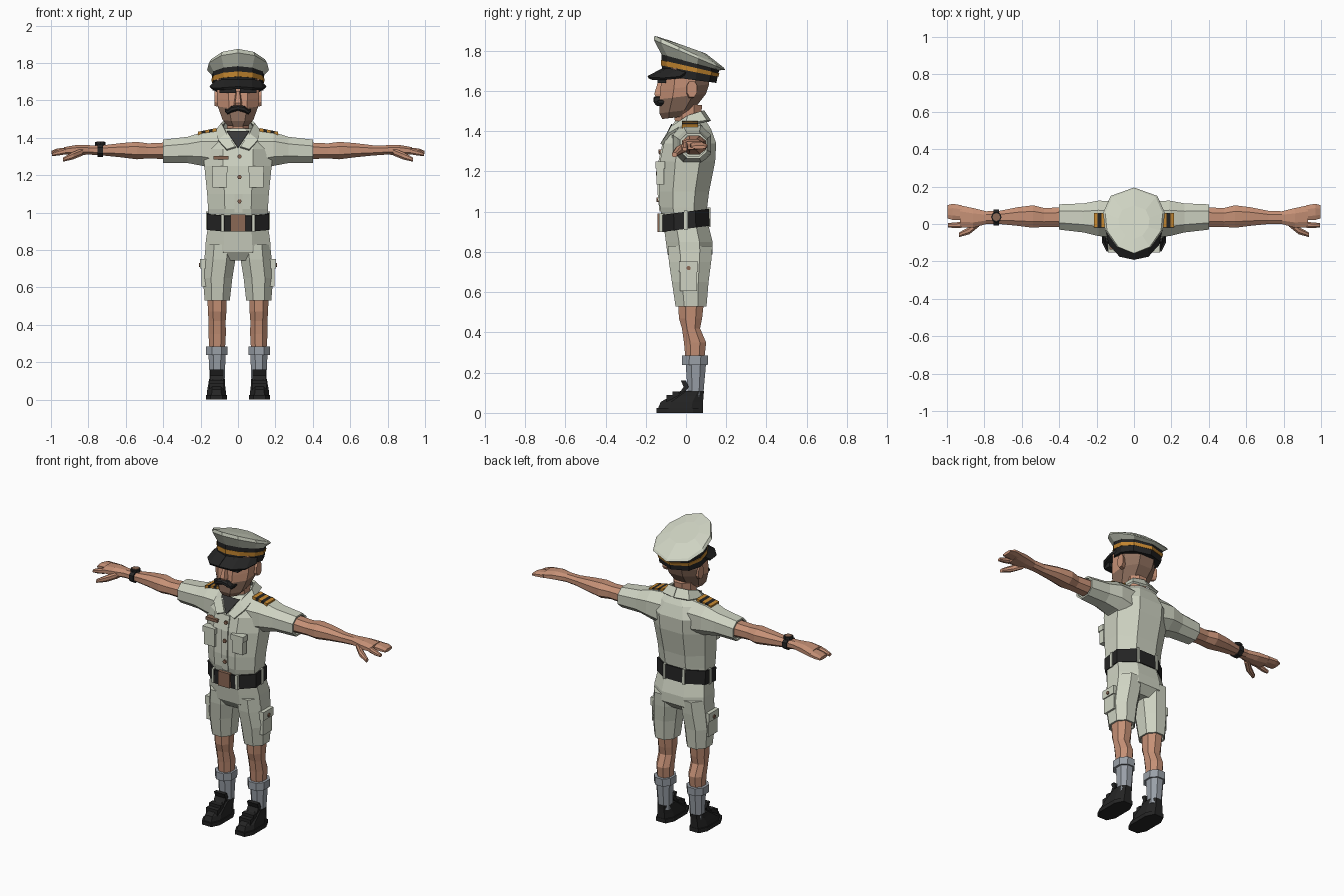
import bpy, bmesh, math
from mathutils import Vector


def material(name, rgb):
    m = bpy.data.materials.new(name)
    m.diffuse_color = (*rgb, 1)
    return m


CLOTH = material("pale uniform cloth", (0.62, 0.65, 0.54))
SKIN = material("tan skin", (0.56, 0.28, 0.18))
STUBBLE = material("shaved hair", (0.28, 0.165, 0.115))
BLACK = material("black leather", (0.018, 0.018, 0.018))
GOLD = material("gold braid", (0.58, 0.25, 0.03))
SOCK = material("grey sock", (0.32, 0.35, 0.39))
BRONZE = material("bronze", (0.26, 0.14, 0.09))
CHARCOAL = material("charcoal undershirt", (0.04, 0.04, 0.04))


def build(name, verts, faces, mat, mirror=False, thick=0):
    me = bpy.data.meshes.new(name)
    bm = bmesh.new()
    vs = [bm.verts.new(v) for v in verts]
    for f in faces:
        bm.faces.new([vs[i] for i in f])
    bmesh.ops.recalc_face_normals(bm, faces=bm.faces)
    bm.to_mesh(me)
    bm.free()
    me.materials.append(mat)
    ob = bpy.data.objects.new(name, me)
    bpy.context.collection.objects.link(ob)
    if thick:
        s = ob.modifiers.new("thickness", 'SOLIDIFY')
        s.thickness, s.offset = thick, 0
    if mirror:
        ob.modifiers.new("mirror", 'MIRROR')
    return ob


def loft(name, rings, mat, mirror=False, caps=True):
    n = len(rings[0])
    faces = [(k * n + i, k * n + (i + 1) % n, (k + 1) * n + (i + 1) % n, (k + 1) * n + i)
             for k in range(len(rings) - 1) for i in range(n)]
    if caps:
        faces += [tuple(range(n)), tuple(range((len(rings) - 1) * n, len(rings) * n))]
    return build(name, [p for r in rings for p in r], faces, mat, mirror)


def section(a0, a1, b0, b1, c):
    """Rectangle with chamfered corners, c is the chamfer share."""
    da, db = (a1 - a0) * c, (b1 - b0) * c
    return [(a0 + da, b0), (a1 - da, b0), (a1, b0 + db), (a1, b1 - db),
            (a1 - da, b1), (a0 + da, b1), (a0, b1 - db), (a0, b0 + db)]


def flat(z, x0, x1, y0, y1, c=0.28, tilt=0):
    return [(x, y, z + tilt * y) for x, y in section(x0, x1, y0, y1, c)]


def upright(x, y0, y1, z0, z1, c=0.27):
    return [(x, y, z) for y, z in section(y0, y1, z0, z1, c)]


def column(name, rows, mat, mirror=False, c=0.28, tilt=0):
    return loft(name, [flat(*r, c, tilt) for r in rows], mat, mirror)


def limb(name, rows, mat, mirror=True, c=0.27):
    return loft(name, [upright(*r, c) for r in rows], mat, mirror)


def box(name, x0, x1, y0, y1, z0, z1, mat, mirror=False):
    rect = [(x0, y0), (x1, y0), (x1, y1), (x0, y1)]
    return loft(name, [[(x, y, z) for x, y in rect] for z in (z0, z1)], mat, mirror)


def disc(name, x, y, z, r, depth, axis, mat, n=8):
    rings = []
    for d in (0, depth):
        ring = [(r * math.cos(2 * math.pi * i / n), r * math.sin(2 * math.pi * i / n)) for i in range(n)]
        rings.append([(x + a, y - d, z + b) if axis == 'y' else (x + a, y + b, z + d) for a, b in ring])
    return loft(name, rings, mat)


# Shirt body and sleeves
column("shirt", [(0.96, -.155, .155, -.115, .10), (1.02, -.16, .16, -.13, .105), (1.10, -.165, .165, -.135, .115),
                 (1.25, -.18, .18, -.13, .145), (1.34, -.185, .185, -.11, .15), (1.41, -.14, .14, -.08, .125),
                 (1.45, -.08, .08, -.055, .10)], CLOTH)
limb("sleeve", [(.08, -.07, .12, 1.22, 1.44), (.19, -.065, .125, 1.25, 1.43), (.27, -.045, .11, 1.265, 1.405),
                (.40, -.03, .105, 1.265, 1.39), (.40, -.02, .095, 1.275, 1.38), (.385, -.02, .095, 1.275, 1.38)], CLOTH)

# Collar, undershirt, placket and buttons
inner = [(0, .085, 1.50), (.065, .07, 1.495), (.085, .01, 1.475), (.06, -.07, 1.42), (.012, -.113, 1.35)]
outer = [(0, .118, 1.45), (.09, .10, 1.45), (.115, 0, 1.435), (.105, -.085, 1.385), (.06, -.122, 1.335)]
build("collar", inner + outer, [(i, i + 1, i + 6, i + 5) for i in range(4)], CLOTH, True, 0.014)
build("undershirt", [(-.06, -.07, 1.435), (.06, -.07, 1.435), (0, -.116, 1.345)], [(0, 1, 2)], CHARCOAL, thick=.006)
plk = [(1.0, -.132), (1.10, -.142), (1.25, -.137), (1.34, -.117)]
loft("placket", [[(-.018, y, z), (.024, y, z), (.024, y + .012, z), (-.018, y + .012, z)] for z, y in plk], CLOTH)
for z, y in ((1.30, -.125), (1.19, -.137), (1.06, -.135)):
    disc("button", .008, y, z, .012, .012, 'y', BRONZE, 6)

# Chest pockets and name bar
box("chest_pocket", .06, .135, -.146, -.11, 1.135, 1.235, CLOTH, True)
box("pocket_flap", .055, .14, -.152, -.105, 1.215, 1.25, CLOTH, True)
box("name_bar", -.13, -.05, -.135, -.10, 1.285, 1.303, BRONZE)

# Shoulder boards with stripes
for i in range(5):
    a, b = .115 + i * .02, .135 + i * .02
    za, zb = 1.452 - i * .004, 1.448 - i * .004
    loft("shoulder_board", [[(x, -.02, z - .02), (x, .06, z - .02), (x, .06, z), (x, -.02, z)]
                            for x, z in ((a, za), (b, zb))], GOLD if i % 2 == 0 else BLACK, True)

# Arms and hands
limb("arm", [(.37, -.015, .09, 1.285, 1.375), (.48, -.015, .085, 1.29, 1.37), (.54, -.02, .10, 1.285, 1.378),
             (.62, -.01, .09, 1.295, 1.372), (.72, 0, .07, 1.305, 1.36), (.79, 0, .068, 1.31, 1.36),
             (.86, -.02, .085, 1.308, 1.362), (.93, -.02, .10, 1.31, 1.35)], SKIN)
limb("fingers", [(.92, .02, .10, 1.312, 1.348), (.97, .022, .108, 1.312, 1.342), (.998, .03, .10, 1.312, 1.33)], SKIN)
limb("index_finger", [(.92, -.02, .012, 1.312, 1.346), (.96, -.022, .008, 1.305, 1.335),
                      (.995, -.018, .005, 1.302, 1.32)], SKIN)
limb("thumb", [(.83, -.015, .03, 1.305, 1.345), (.88, -.055, -.015, 1.285, 1.325),
               (.935, -.07, -.045, 1.272, 1.295)], SKIN)

# Wrist watch
limb("watch_strap", [(-.75, -.008, .078, 1.298, 1.368), (-.722, -.008, .078, 1.298, 1.368)], BLACK, False)
disc("watch_case", -.736, .037, 1.36, .028, .018, 'z', BLACK)
disc("watch_face", -.736, .037, 1.378, .021, .003, 'z', BRONZE)

# Belt, buckle and loops
column("belt", [(.915, -.167, .167, -.128, .118), (1.0, -.167, .167, -.13, .115)], BLACK, tilt=.13)
box("buckle", -.04, .04, -.142, -.10, .90, .99, BRONZE)
box("front_belt_loop", .075, .09, -.135, -.10, .90, .99, CLOTH, True)
box("side_belt_loop", .15, .171, -.01, .008, .91, 1.005, CLOTH, True)
box("back_belt_loop", .06, .075, .09, .123, .925, 1.02, CLOTH, True)

# Shorts
column("shorts_hips", [(.94, -.158, .158, -.112, .11), (.85, -.172, .172, -.10, .132), (.79, -.175, .175, -.092, .132),
                       (.745, -.10, .10, -.06, .09)], CLOTH)
column("shorts_leg", [(.83, .012, .172, -.09, .132), (.75, .014, .18, -.085, .125), (.65, .03, .188, -.07, .112),
                      (.53, .044, .178, -.052, .102), (.53, .054, .168, -.042, .092),
                      (.55, .054, .168, -.042, .092)], CLOTH, True)
box("cargo_pocket", .15, .196, -.03, .055, .605, .74, CLOTH, True)
box("cargo_flap", .15, .203, -.036, .06, .70, .752, CLOTH, True)
limb("cargo_button", [(.20, .003, .023, .71, .73), (.209, .003, .023, .71, .73)], BRONZE)

# Legs, socks and shoes
column("leg", [(.56, .06, .165, -.04, .09), (.47, .062, .16, -.035, .08), (.42, .066, .158, -.02, .07),
               (.35, .065, .158, -.01, .10), (.26, .07, .152, -.002, .09)], SKIN, True)
column("sock", [(.25, .066, .158, -.002, .10), (.08, .072, .15, .01, .085)], SOCK, True)
column("sock_cuff", [(.238, .056, .17, -.02, .108), (.285, .056, .17, -.02, .11)], SOCK, True)
column("shoe_sole", [(0, .058, .172, -.146, .085), (.025, .058, .172, -.148, .085)], BLACK, True, .22)
column("shoe_upper", [(.02, .063, .167, -.14, .083), (.055, .066, .164, -.125, .085), (.085, .07, .158, -.07, .087),
                      (.11, .07, .155, -.025, .09)], BLACK, True, .25)
loft("shoe_tongue", [[(x, y + d, z) for x, d in ((.078, 0), (.15, 0), (.15, .025), (.078, .025))]
                     for y, z in ((-.05, .07), (-.012, .13), (-.025, .16))], BLACK, True)
for y, z in ((-.085, .082), (-.055, .10)):
    box("shoe_lace", .075, .153, y - .012, y + .02, z - .03, z + .006, BLACK, True)

# Neck and head
column("neck", [(1.37, -.06, .06, -.05, .075), (1.44, -.058, .058, -.055, .072), (1.53, -.06, .06, -.06, .08)], SKIN)
head = column("head", [(1.475, -.055, .055, -.118, -.005), (1.505, -.082, .082, -.132, .04),
                       (1.575, -.108, .108, -.132, .10), (1.62, -.113, .113, -.128, .115),
                       (1.72, -.113, .113, -.115, .115)], SKIN, tilt=.12)
head.data.materials.append(STUBBLE)
for p in head.data.polygons:
    jaw = p.center.z < 1.57 and p.center.y < -.02
    nape = p.normal.y > .3 and p.center.z > 1.53
    p.material_index = int(jaw or nape)
limb("ear", [(.10, .0, .045, 1.565, 1.645), (.126, .005, .055, 1.57, 1.65)], SKIN)
loft("nose", [[(-w, -.12, z), (-w * .6, y, z), (w * .6, y, z), (w, -.12, z)]
              for z, w, y in ((1.568, .022, -.15), (1.585, .024, -.158), (1.65, .012, -.138))], SKIN)
box("eyebrow", .012, .098, -.142, -.10, 1.64, 1.668, BLACK, True)
limb("moustache", [(0, -.162, -.12, 1.545, 1.575), (.035, -.16, -.12, 1.535, 1.57), (.055, -.152, -.115, 1.525, 1.55),
                   (.07, -.14, -.11, 1.54, 1.555)], BLACK)

# Cap: crown, band, braid and visor
half = [(0, -.16), (.09, -.125), (.155, -.035), (.165, .06), (.125, .15), (0, .195)]
outline = half + [(-x, y) for x, y in half[-2:0:-1]]


def cap_ring(sx, sy, cy, z, slope):
    return [(x * sx, (y - .018) * sy + cy, z - slope * ((y - .018) * sy + cy)) for x, y in outline]


crown = [cap_ring(.84, .80, .022, 1.747, .27), cap_ring(1, 1, .018, 1.787, .42),
         cap_ring(.93, .97, .016, 1.803, .46), cap_ring(.5, .5, .01, 1.822, .36)]
loft("cap_crown", crown, CLOTH)
loft("cap_band", [cap_ring(.82, .76, .016, 1.66, .13), cap_ring(.85, .81, .022, 1.75, .27)], BLACK)
loft("cap_braid", [cap_ring(.845, .80, .019, 1.703, .2), cap_ring(.86, .82, .021, 1.726, .23)], GOLD)
rim_in = [(0, -.10, 1.715), (.07, -.085, 1.71), (.115, -.04, 1.70), (.13, .0, 1.69)]
rim_out = [(0, -.188, 1.668), (.075, -.172, 1.662), (.13, -.11, 1.66), (.148, -.03, 1.668)]
build("cap_visor", rim_in + rim_out, [(i, i + 1, i + 5, i + 4) for i in range(3)], BLACK, True, 0.014)
